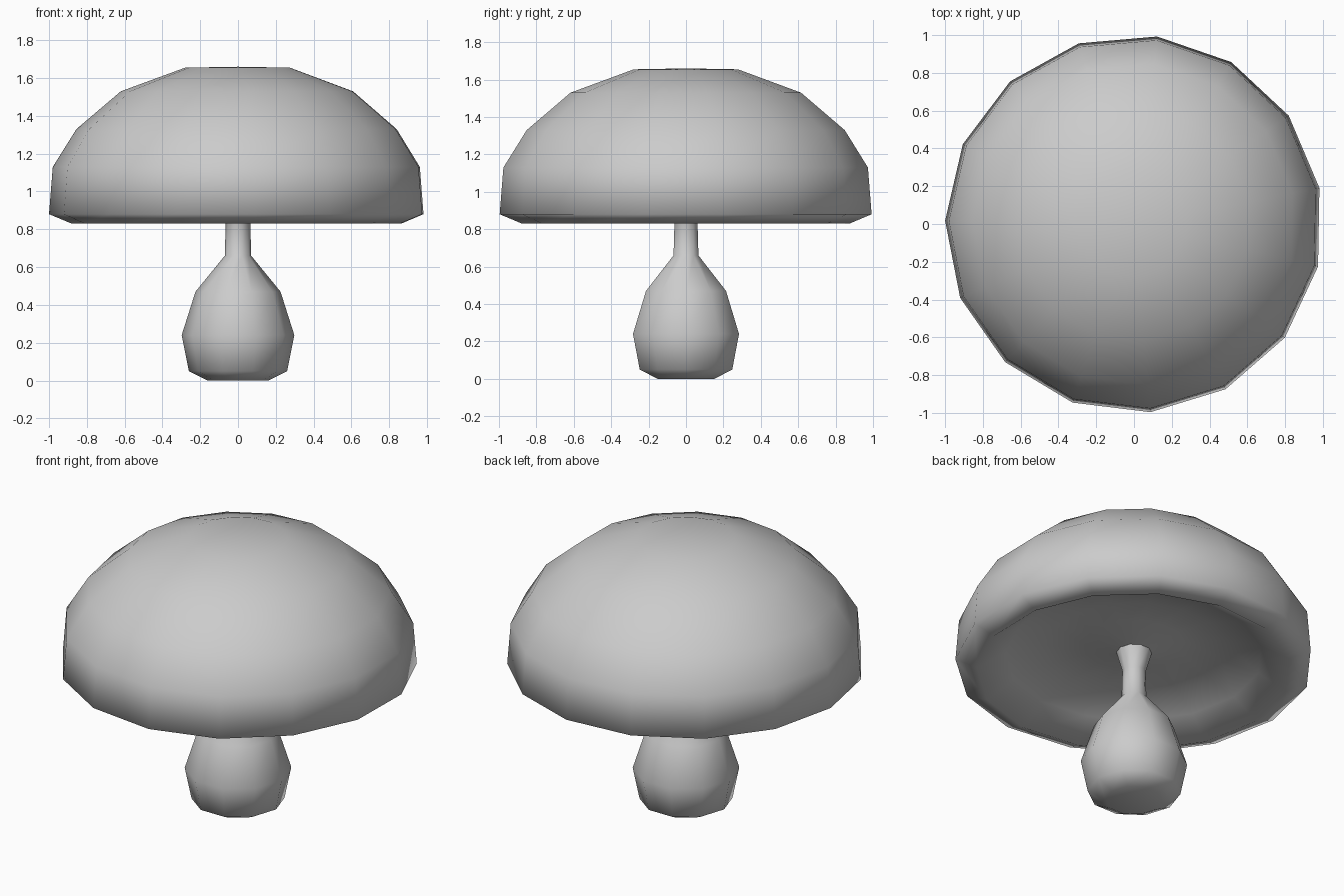
import bpy, bmesh, math

if "Cube" in bpy.data.objects:
    bpy.data.objects.remove(bpy.data.objects["Cube"])

grey = bpy.data.materials.new("plain_grey")
grey.diffuse_color = (0.6, 0.6, 0.6, 1)
grey.use_nodes = True
grey.node_tree.nodes["Principled BSDF"].inputs["Base Color"].default_value = grey.diffuse_color


def lathe(name, profile, sides, start_deg):
    """Revolve (radius, z) points about z; radius 0 gives a pole."""
    bm = bmesh.new()
    rings = []
    for r, z in profile:
        n = sides if r > 0 else 1
        ring = []
        for i in range(n):
            a = math.radians(start_deg) + 2 * math.pi * i / sides
            ring.append(bm.verts.new((r * math.cos(a), r * math.sin(a), z)))
        rings.append(ring)
    for lo, hi in zip(rings, rings[1:]):
        for i in range(sides):
            j = (i + 1) % sides
            quad = [lo[i % len(lo)], lo[j % len(lo)], hi[j % len(hi)], hi[i % len(hi)]]
            bm.faces.new(list(dict.fromkeys(quad)))
    bmesh.ops.recalc_face_normals(bm, faces=bm.faces[:])
    for f in bm.faces:
        f.smooth = True
    mesh = bpy.data.meshes.new(name)
    bm.to_mesh(mesh)
    bm.free()
    mesh.materials.append(grey)
    obj = bpy.data.objects.new(name, mesh)
    bpy.context.collection.objects.link(obj)
    return obj


# Domed cap with a rounded rim; the hollow underside dips again at the stem
lathe("cap", [(0, 0.95), (0.09, 0.95), (0.28, 1.0), (0.5, 0.99), (0.72, 0.93), (0.88, 0.83),
              (1.0, 0.88), (0.98, 1.13), (0.855, 1.33), (0.62, 1.53),
              (0.28, 1.655), (0, 1.66)], 15, -85)

# Bulbous stem with a thin neck that flares into the cap
lathe("stem", [(0, 0.005), (0.16, 0.0), (0.26, 0.05), (0.298, 0.24), (0.225, 0.47),
               (0.07, 0.66), (0.065, 0.83), (0.1, 0.955)], 10, -72)
